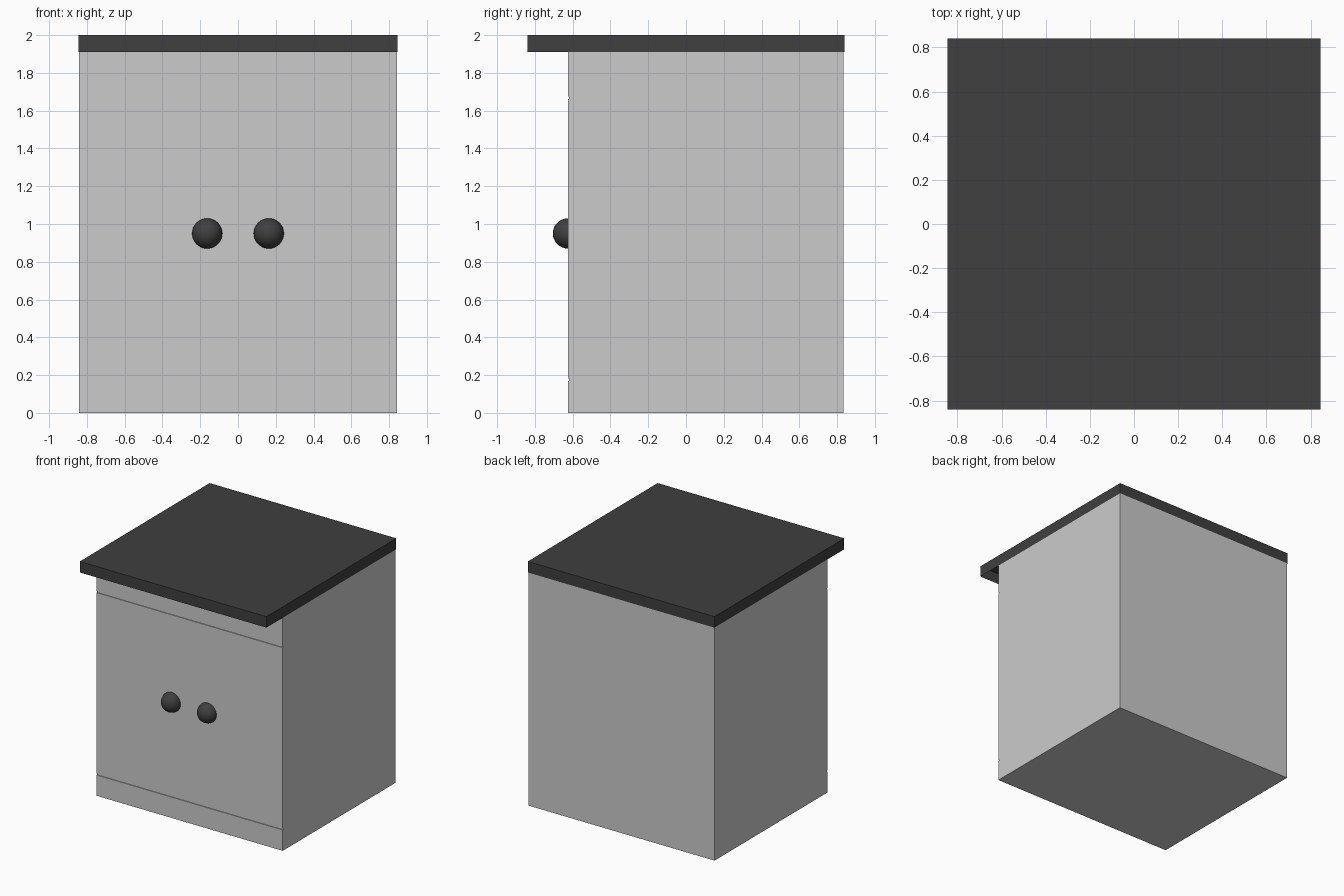
import bpy
import bmesh
from mathutils import Vector

cube = bpy.data.objects.get("Cube")
if cube:
    bpy.data.objects.remove(cube, do_unlink=True)


def make_material(name, rgb):
    mat = bpy.data.materials.new(name)
    mat.use_nodes = True
    color = (*rgb, 1.0)
    mat.diffuse_color = color
    mat.node_tree.nodes["Principled BSDF"].inputs["Base Color"].default_value = color
    return mat


light_grey = make_material("light grey paint", (0.6, 0.6, 0.6))
charcoal = make_material("charcoal", (0.05, 0.05, 0.05))


def add_object(name, bm, mat):
    mesh = bpy.data.meshes.new(name)
    bm.to_mesh(mesh)
    bm.free()
    mesh.materials.append(mat)
    obj = bpy.data.objects.new(name, mesh)
    bpy.context.collection.objects.link(obj)
    return obj


def box(name, low, high, mat, open_bottom=False):
    low, high = Vector(low), Vector(high)
    bm = bmesh.new()
    bmesh.ops.create_cube(bm, size=1)
    bmesh.ops.scale(bm, vec=high - low, verts=bm.verts)
    bmesh.ops.translate(bm, vec=(low + high) / 2, verts=bm.verts)
    if open_bottom:
        bm.normal_update()
        under = [f for f in bm.faces if f.normal.z < -0.5]
        bmesh.ops.delete(bm, geom=under, context="FACES")
    return add_object(name, bm, mat)


half_width = 0.843
front, back = -0.625, 0.835
panel_back = front + 0.006
body_top = 1.99

# Cabinet body
box("cabinet_body", (-half_width, panel_back, 0), (half_width, back, body_top), light_grey)

# Front panels, separated by narrow grooves
box("plinth", (-half_width, front, 0), (half_width, panel_back, 0.17), light_grey)
box("upper_rail", (-half_width, front, 1.675), (half_width, panel_back, body_top), light_grey)

# Doors and their round knobs
for side, sign in (("left", 1), ("right", -1)):
    inner, outer = sorted((sign * 0.004, sign * half_width))
    box(side + "_door", (inner, front, 0.182), (outer, panel_back, 1.663), light_grey)

    bm = bmesh.new()
    bmesh.ops.create_uvsphere(bm, u_segments=32, v_segments=16, radius=0.08)
    bmesh.ops.translate(bm, vec=(sign * 0.163, front, 0.95), verts=bm.verts)
    for face in bm.faces:
        face.smooth = True
    add_object(side + "_knob", bm, charcoal)

# Overhanging worktop, a hollow shell open underneath
box("worktop", (-0.845, -0.84, 1.91), (0.845, 0.84, 2.0), charcoal, open_bottom=True)
